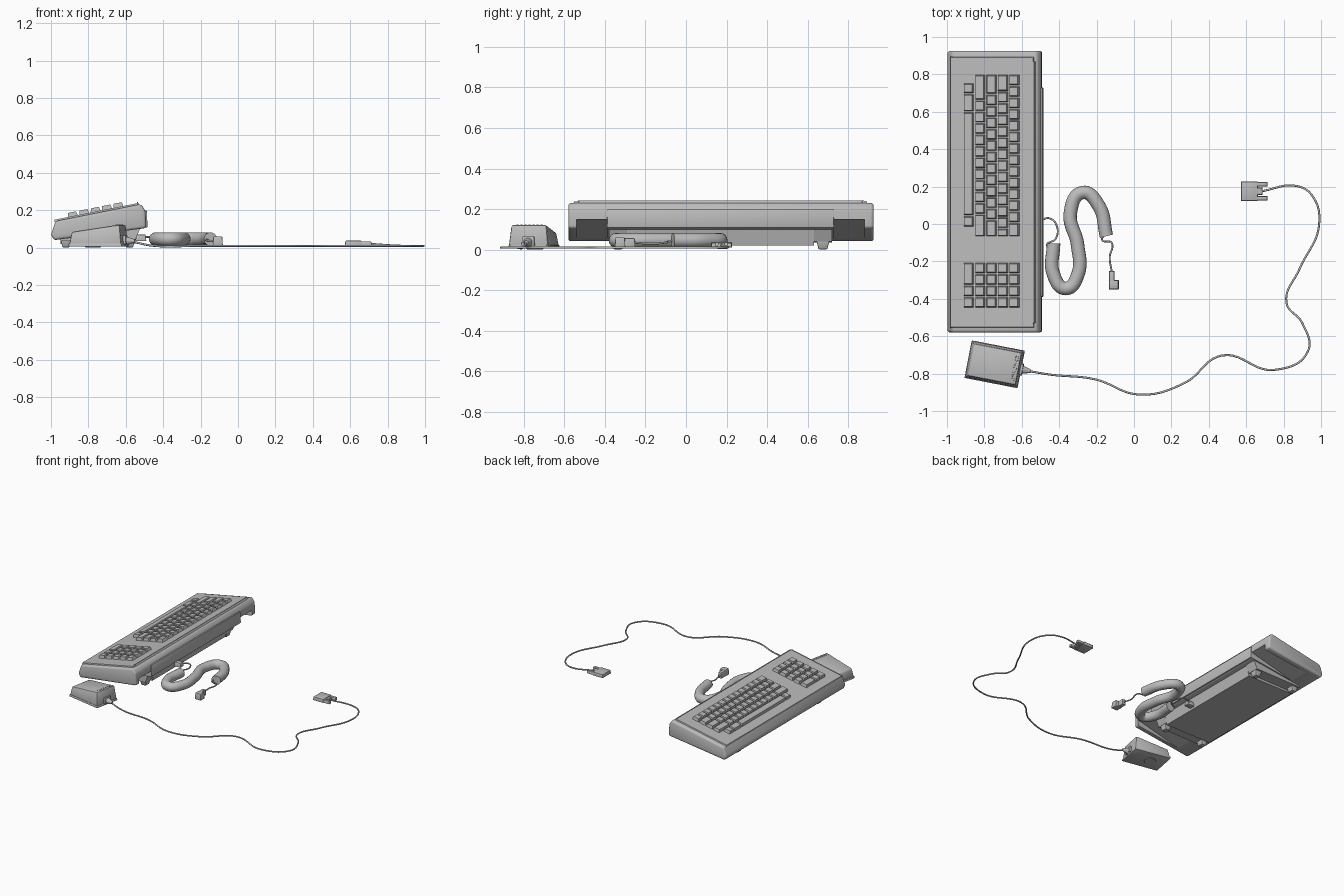
import bpy, bmesh, math
from mathutils import Matrix, Vector

old = bpy.data.objects.get("Cube")
if old:
    bpy.data.objects.remove(old, do_unlink=True)

grey = bpy.data.materials.new("plain grey")
grey.use_nodes = True
COLOR = (0.5, 0.5, 0.5, 1)
grey.diffuse_color = COLOR
grey.node_tree.nodes["Principled BSDF"].inputs["Base Color"].default_value = COLOR


def activate(ob):
    bpy.ops.object.select_all(action="DESELECT")
    ob.select_set(True)
    bpy.context.view_layer.objects.active = ob


def finish(name, bm, bevel=0, segments=2):
    bmesh.ops.recalc_face_normals(bm, faces=bm.faces)
    mesh = bpy.data.meshes.new(name)
    bm.to_mesh(mesh)
    bm.free()
    ob = bpy.data.objects.new(name, mesh)
    bpy.context.collection.objects.link(ob)
    mesh.materials.append(grey)
    activate(ob)
    if bevel:
        mod = ob.modifiers.new("bevel", "BEVEL")
        mod.width, mod.segments = bevel, segments
        mod.limit_method = "ANGLE"
        bpy.ops.object.modifier_apply(modifier=mod.name)
        bpy.ops.object.shade_smooth_by_angle(angle=math.radians(35))
    return ob


def add_block(bm, place, size, taper=0.0):
    """Block standing on its local z = 0, its top drawn in by taper."""
    sx, sy, h = size
    for v in bmesh.ops.create_cube(bm, size=1)["verts"]:
        top = v.co.z > 0
        cut = 2 * taper if top else 0
        v.co = place @ Vector((v.co.x * (sx - cut), v.co.y * (sy - cut), h if top else 0))


def block(name, base, size, taper=0.0, bevel=0.0, turn=Matrix()):
    bm = bmesh.new()
    add_block(bm, Matrix.Translation(base) @ turn, size, taper)
    return finish(name, bm, bevel)


def prism(name, outline, y0, y1, bevel=0.0):
    bm = bmesh.new()
    face = bm.faces.new([bm.verts.new((x, y0, z)) for x, z in outline])
    ext = bmesh.ops.extrude_face_region(bm, geom=[face])
    verts = [g for g in ext["geom"] if isinstance(g, bmesh.types.BMVert)]
    bmesh.ops.translate(bm, verts=verts, vec=(0, y1 - y0, 0))
    return finish(name, bm, bevel, 3)


def tube(name, points, radius, sides=4):
    curve = bpy.data.curves.new(name, "CURVE")
    curve.dimensions = "3D"
    curve.bevel_depth, curve.bevel_resolution = radius, sides
    curve.resolution_u = 10
    curve.use_fill_caps = True
    spline = curve.splines.new("BEZIER")
    spline.bezier_points.add(len(points) - 1)
    for bp, p in zip(spline.bezier_points, points):
        bp.co = p
        bp.handle_left_type = bp.handle_right_type = "AUTO"
    ob = bpy.data.objects.new(name, curve)
    bpy.context.collection.objects.link(ob)
    curve.materials.append(grey)
    activate(ob)
    bpy.ops.object.convert(target="MESH")
    bpy.ops.object.shade_smooth_by_angle(angle=math.radians(50))


# Keyboard shell: wedge profile with two notches under the back corners
MID = 0.17
SLOPE = 0.2
TILT = Matrix.Rotation(-math.atan(SLOPE), 4, "Y")


def deck(x):
    return 0.143 + SLOPE * (x + 0.97)


shell = prism("keyboard_shell", [(-0.985, 0.04), (-1, 0.07), (-0.975, deck(-0.975)),
              (-0.52, deck(-0.52)), (-0.495, 0.2), (-0.49, 0.105)], -0.58, 0.925, 0.014)
for side in (-1, 1):
    y = MID + side * 0.635
    cutter = prism("notch_cutter", [(-0.95, 0.035), (-0.47, 0.03), (-0.47, 0.155)], y - 0.075, y + 0.075)
    cutter.hide_render = True
    activate(shell)
    mod = shell.modifiers.new("notch", "BOOLEAN")
    mod.operation, mod.object = "DIFFERENCE", cutter
    bpy.ops.object.modifier_apply(modifier=mod.name)
    bpy.data.objects.remove(cutter, do_unlink=True)
block("back_panel", (-0.497, MID, 0.108), (0.026, 1.12, 0.09), 0.003, 0.004)

# Raised top panel with a sunken key field
bm = bmesh.new()
add_block(bm, Matrix.Translation((-0.757, MID, deck(-0.757) - 0.004)) @ TILT, (0.46, 1.45, 0.012), 0.004)
bm.faces.ensure_lookup_table()
bm.normal_update()
top = max(bm.faces, key=lambda f: f.calc_center_median().z)
bmesh.ops.inset_region(bm, faces=[top], thickness=0.032)
bmesh.ops.inset_region(bm, faces=[top], thickness=0.004, depth=-0.005)
finish("top_panel", bm)

# Underside tray, foot rails and feet
prism("bottom_tray", [(-0.95, 0.02), (-0.55, 0.02), (-0.53, 0.11), (-0.95, 0.06)], -0.29, 0.63)
for side, label in ((-1, "right"), (1, "left")):
    y = MID + side * 0.505
    prism(label + "_foot_rail", [(-0.95, 0.035), (-0.55, 0.04), (-0.52, 0.11), (-0.95, 0.06)],
          y - 0.045, y + 0.045)
    for x, end in ((-0.92, "front"), (-0.58, "back")):
        bm = bmesh.new()
        flip = Matrix.Translation((x, y, 0.05)) @ Matrix.Rotation(math.pi, 4, "X")
        add_block(bm, flip, (0.06, 0.066, 0.048), 0.011)
        finish(f"{label}_{end}_foot", bm, 0.004)

# Keys: each row lists key widths in units, starting from the +y end
U = 0.061
rows = [(0.755, [0.95, 1.6, 9.1, 1]),
        (0.80, [2.25] + [1] * 10 + [2]),
        (0.80, [1.75] + [1] * 11 + [1.5]),
        (0.80, [1.5] + [1] * 12 + [0.75]),
        (0.80, [1] * 13 + [1.25])]
pad = [[2, 1, 1]] + [[1] * 4] * 4


def key_row(bm, row, y, widths):
    x = -0.882 + row * U
    for w in widths:
        spot = Matrix.Translation((x, y - w * U / 2, deck(x) + 0.002)) @ TILT
        add_block(bm, spot, (U - 0.005, w * U - 0.005, 0.028), 0.006)
        y -= w * U


bm = bmesh.new()
for i, (start, widths) in enumerate(rows):
    key_row(bm, i, start, widths)
finish("main_keys", bm)
bm = bmesh.new()
for i, widths in enumerate(pad):
    key_row(bm, i, -0.205, widths)
finish("number_pad_keys", bm)

# Keyboard cord: thin lead, thick coil, thin tail and angled plug
block("cord_socket", (-0.525, 0.0, 0.035), (0.07, 0.045, 0.035), 0.004, 0.004)
tube("cord_lead", [(-0.5, 0.02, 0.055), (-0.45, 0.03, 0.06), (-0.41, -0.02, 0.06),
                   (-0.42, -0.08, 0.06), (-0.465, -0.115, 0.05), (-0.43, -0.13, 0.045)], 0.005)
coil = [(-0.43, -0.105), (-0.43, -0.27), (-0.365, -0.345), (-0.3, -0.27), (-0.302, -0.11),
        (-0.34, 0.06), (-0.275, 0.168), (-0.19, 0.1), (-0.147, -0.065)]
tube("coiled_cord", [(x, y, 0.046) for x, y in coil], 0.036, 6)
tube("cord_tail", [(-0.15, -0.05, 0.046), (-0.17, -0.085, 0.04), (-0.12, -0.1, 0.035),
                   (-0.13, -0.18, 0.03), (-0.118, -0.26, 0.035)], 0.005)
block("plug_stem", (-0.119, -0.3, 0.012), (0.032, 0.1, 0.045), 0.003, 0.004)
block("plug_head", (-0.108, -0.325, 0.01), (0.054, 0.052, 0.05), 0.003, 0.004)

# Mouse: sloped body drawn in towards the top, on a thin base
MOUSE = Matrix.Translation((-0.745, -0.75, 0)) @ Matrix.Rotation(math.radians(-11), 4, "Z")
bm = bmesh.new()
add_block(bm, Matrix.Translation((0, 0, 0.014)), (0.285, 0.2, 0.09), 0.012)
for v in bm.verts:
    if v.co.z > 0.05:
        v.co.z += v.co.x * 0.15
bm.transform(MOUSE)
finish("mouse_body", bm, 0.01)
block("mouse_base", MOUSE @ Vector((0, 0, 0.006)), (0.29, 0.205, 0.016), 0.002, 0.003, MOUSE.to_3x3().to_4x4())

bm = bmesh.new()
for i in range(7):
    spot = MOUSE @ Matrix.Translation((0.112, -0.06 + i * 0.02, 0.116))
    add_block(bm, spot, (0.02, 0.012, 0.007), 0.002)
finish("mouse_grille", bm)

bm = bmesh.new()
bmesh.ops.create_cone(bm, cap_ends=True, segments=24, radius1=0.04, radius2=0.045, depth=0.006,
                      matrix=MOUSE @ Matrix.Translation((-0.03, 0, 0.005)))
finish("mouse_underside_disc", bm)

# Boot where the mouse cable leaves the body
block("mouse_cable_collar", MOUSE @ Vector((0.145, 0, 0.02)), (0.02, 0.065, 0.045), 0.003, 0.003,
      MOUSE.to_3x3().to_4x4())
bm = bmesh.new()
bmesh.ops.create_cone(bm, cap_ends=True, segments=12, radius1=0.024, radius2=0.009, depth=0.05,
                      matrix=MOUSE @ Matrix.Translation((0.172, 0, 0.036)) @ Matrix.Rotation(math.pi / 2, 4, "Y"))
finish("mouse_cable_boot", bm)

# Mouse cable lying on the table
path = [(-0.45, -0.805), (-0.21, -0.83), (0.03, -0.912), (0.27, -0.85), (0.47, -0.703),
        (0.75, -0.78), (0.93, -0.68), (0.9, -0.53), (0.815, -0.42), (0.885, -0.24),
        (0.99, 0), (0.95, 0.155), (0.87, 0.203), (0.68, 0.175)]
tube("mouse_cable", [(-0.57, -0.785, 0.033)] + [(x, y, 0.01) for x, y in path[:-1]] +
     [(path[-1][0], path[-1][1], 0.022)], 0.0055)

# Flat connector with two thumb screws
block("connector_body", (0.617, 0.175, 0.01), (0.09, 0.105, 0.027), 0.002, 0.003)
block("connector_boot", (0.67, 0.175, 0.013), (0.035, 0.04, 0.02), 0.003)
for side, label in ((-1, "right"), (1, "left")):
    block(label + "_thumb_screw", (0.685, 0.175 + side * 0.038, 0.012), (0.06, 0.026, 0.022), 0.003, 0.003)
